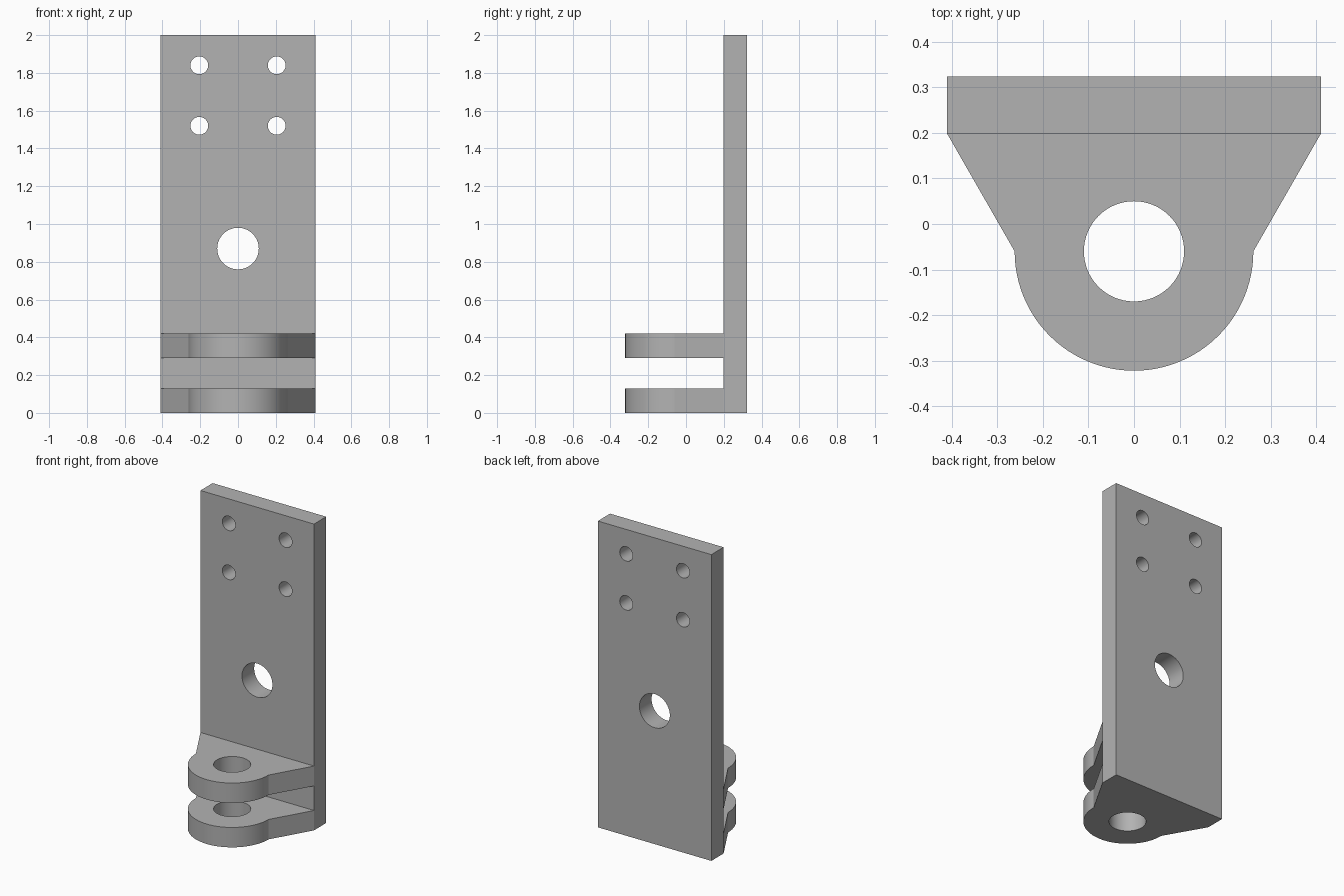
import bpy
import bmesh
from math import pi, cos, sin
from mathutils import Matrix

default_cube = bpy.data.objects.get("Cube")
if default_cube:
    bpy.data.objects.remove(default_cube, do_unlink=True)

steel = bpy.data.materials.new("plain grey metal")
steel.use_nodes = True
grey = (0.45, 0.45, 0.45, 1)
steel.diffuse_color = grey
steel.node_tree.nodes["Principled BSDF"].inputs["Base Color"].default_value = grey

HALF_WIDTH = 0.41
PLATE_FRONT, PLATE_BACK = 0.198, 0.324
EYE_Y, EYE_RADIUS, BORE = -0.06, 0.262, 0.11
LUG_THICKNESS = 0.13


def add_object(name, bm):
    bmesh.ops.recalc_face_normals(bm, faces=bm.faces)
    mesh = bpy.data.meshes.new(name)
    bm.to_mesh(mesh)
    bm.free()
    mesh.materials.append(steel)
    obj = bpy.data.objects.new(name, mesh)
    bpy.context.collection.objects.link(obj)
    return obj


def prism(name, outline, bottom, height):
    """Extrude a flat outline upwards."""
    bm = bmesh.new()
    face = bm.faces.new([bm.verts.new((x, y, bottom)) for x, y in outline])
    top = bmesh.ops.extrude_face_region(bm, geom=[face])["geom"]
    verts = [v for v in top if isinstance(v, bmesh.types.BMVert)]
    bmesh.ops.translate(bm, verts=verts, vec=(0, 0, height))
    return add_object(name, bm)


def drill(obj, holes, tilt):
    """Cut round holes, given as (centre, radius), through a part."""
    bm = bmesh.new()
    for centre, radius in holes:
        bmesh.ops.create_cone(
            bm, cap_ends=True, segments=64, radius1=radius, radius2=radius, depth=0.4,
            matrix=Matrix.Translation(centre) @ Matrix.Rotation(tilt, 4, "X"))
    cutter = add_object(obj.name + "_cutter", bm)
    cutter.hide_render = True
    cut = obj.modifiers.new("holes", "BOOLEAN")
    cut.operation, cut.solver, cut.object = "DIFFERENCE", "EXACT", cutter
    bpy.ops.object.select_all(action="DESELECT")
    obj.select_set(True)
    bpy.context.view_layer.objects.active = obj
    bpy.ops.object.modifier_apply(modifier=cut.name)
    bpy.data.objects.remove(cutter, do_unlink=True)
    bpy.ops.object.shade_smooth_by_angle(angle=pi / 9)


# Upright plate with four bolt holes and one large hole
plate = prism("back_plate", [(-HALF_WIDTH, PLATE_FRONT), (HALF_WIDTH, PLATE_FRONT),
                             (HALF_WIDTH, PLATE_BACK), (-HALF_WIDTH, PLATE_BACK)], 0, 2)
plate_y = (PLATE_FRONT + PLATE_BACK) / 2
plate_holes = [((x, plate_y, z), 0.047) for x in (-0.205, 0.205) for z in (1.52, 1.84)]
plate_holes.append(((0, plate_y, 0.87), BORE))
drill(plate, plate_holes, pi / 2)

# Two tapered lugs with rounded ends, forming the clevis
STEPS = 48
lug_outline = [(-HALF_WIDTH, PLATE_FRONT)]
for i in range(STEPS + 1):
    angle = pi + pi * i / STEPS
    lug_outline.append((EYE_RADIUS * cos(angle), EYE_Y + EYE_RADIUS * sin(angle)))
lug_outline.append((HALF_WIDTH, PLATE_FRONT))

for name, bottom in (("lower_lug", 0), ("upper_lug", 0.29)):
    lug = prism(name, lug_outline, bottom, LUG_THICKNESS)
    drill(lug, [((0, EYE_Y, bottom + LUG_THICKNESS / 2), BORE)], 0)
